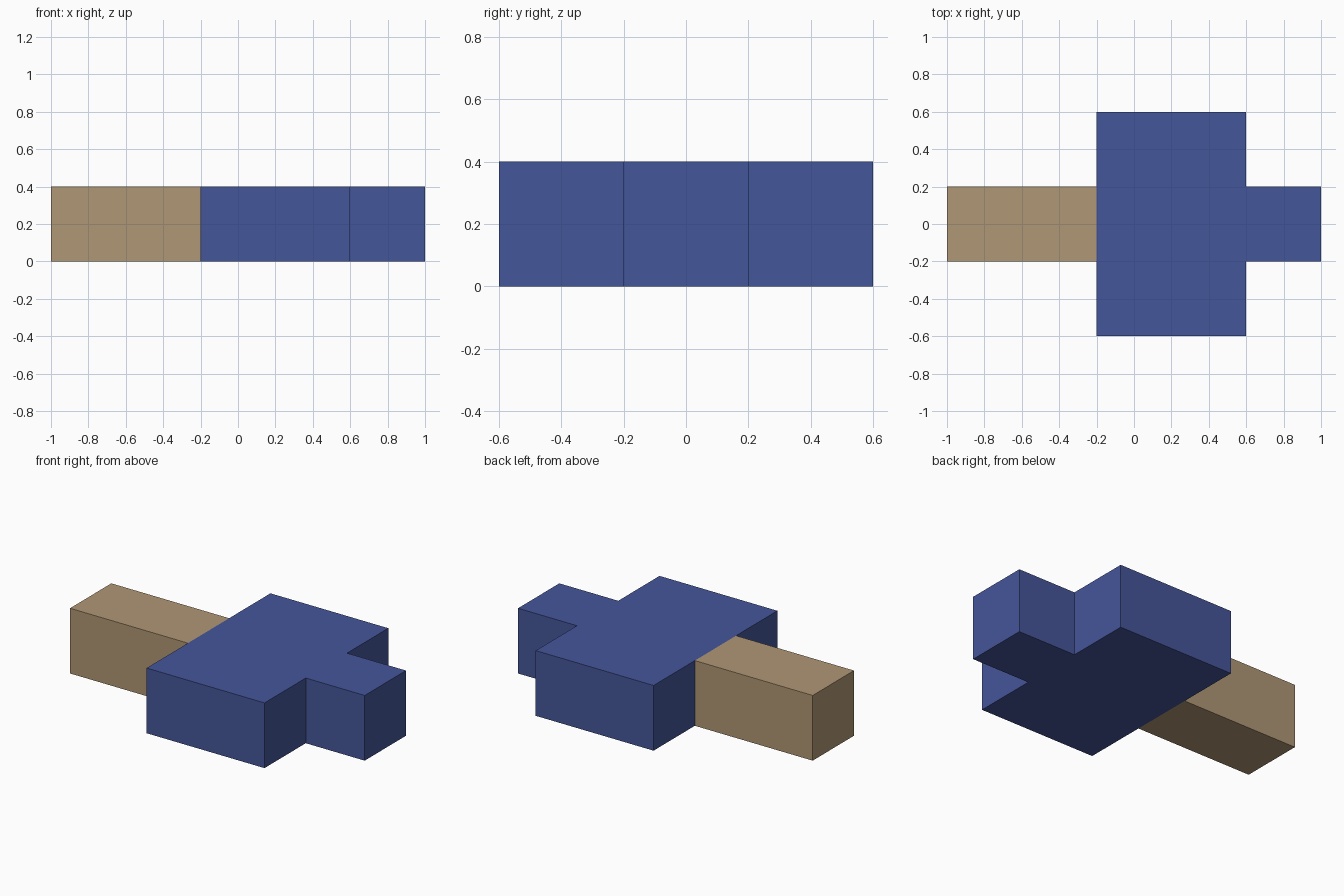
import bpy
import bmesh

cube = bpy.data.objects.get("Cube")
if cube:
    bpy.data.objects.remove(cube, do_unlink=True)

HEIGHT = 0.4


def make_material(name, rgb):
    mat = bpy.data.materials.new(name)
    mat.use_nodes = True
    mat.diffuse_color = (*rgb, 1)
    bsdf = next(n for n in mat.node_tree.nodes if n.type == 'BSDF_PRINCIPLED')
    bsdf.inputs["Base Color"].default_value = (*rgb, 1)
    return mat


def make_prism(name, outline, mat):
    """Extrude a flat outline upwards from the ground."""
    bm = bmesh.new()
    base = bm.faces.new([bm.verts.new((x, y, 0)) for x, y in outline])
    top = bmesh.ops.extrude_face_region(bm, geom=[base], use_keep_orig=True)
    verts = [g for g in top["geom"] if isinstance(g, bmesh.types.BMVert)]
    bmesh.ops.translate(bm, verts=verts, vec=(0, 0, HEIGHT))
    bmesh.ops.recalc_face_normals(bm, faces=bm.faces)
    mesh = bpy.data.meshes.new(name)
    bm.to_mesh(mesh)
    bm.free()
    mesh.materials.append(mat)
    obj = bpy.data.objects.new(name, mesh)
    bpy.context.collection.objects.link(obj)
    return obj


blue = make_material("blue", (0.060, 0.093, 0.328))
tan = make_material("tan", (0.434, 0.309, 0.178))

# Wide head with a narrower stub on its +x side, mirrored across y = 0
half = [(-0.2, -0.6), (0.6, -0.6), (0.6, -0.2), (1.0, -0.2)]
make_prism("head", half + [(x, -y) for x, y in reversed(half)], blue)

# Straight handle on the -x side
make_prism("handle", [(-1.0, -0.2), (-0.2, -0.2), (-0.2, 0.2), (-1.0, 0.2)], tan)
